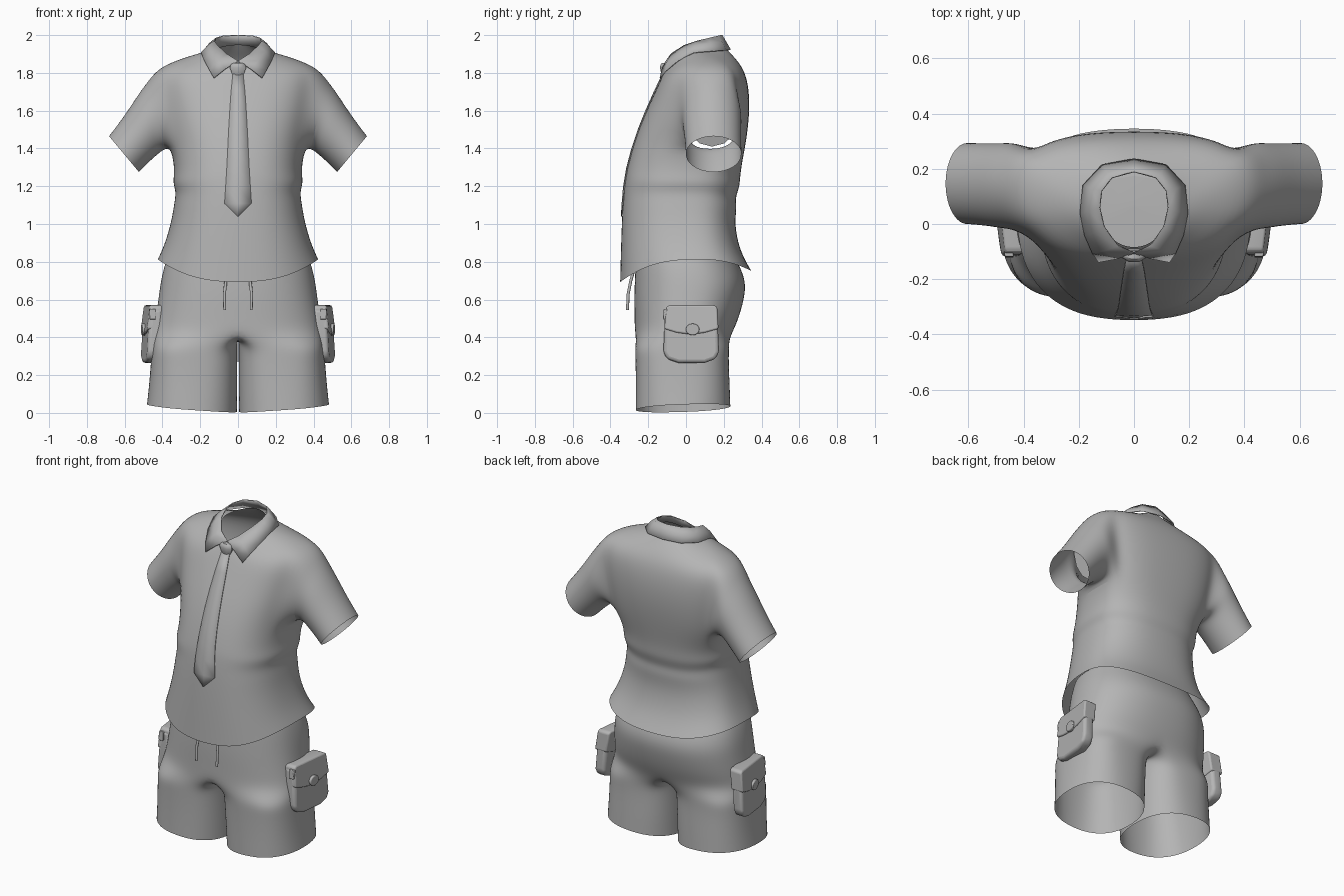
import bpy, bmesh, math
from mathutils import Vector

cube = bpy.data.objects.get("Cube")
if cube:
    bpy.data.objects.remove(cube)

cloth = bpy.data.materials.new("grey cloth")
cloth.use_nodes = True
GREY = (0.46, 0.46, 0.46, 1)
cloth.diffuse_color = GREY
cloth.node_tree.nodes["Principled BSDF"].inputs["Base Color"].default_value = GREY


def finish(name, bm, mirror=False, subsurf=0, thick=0, bevel=0, angle=60, wrap=None):
    """Turn a bmesh into a shaded object with its modifiers."""
    bmesh.ops.recalc_face_normals(bm, faces=bm.faces[:])
    mesh = bpy.data.meshes.new(name)
    bm.to_mesh(mesh)
    bm.free()
    mesh.materials.append(cloth)
    ob = bpy.data.objects.new(name, mesh)
    bpy.context.collection.objects.link(ob)
    if mirror:
        m = ob.modifiers.new("Mirror", 'MIRROR')
        m.use_clip = True
    if bevel:
        m = ob.modifiers.new("Bevel", 'BEVEL')
        m.width, m.segments = bevel, 3
    if subsurf:
        m = ob.modifiers.new("Subdivision", 'SUBSURF')
        m.levels = m.render_levels = subsurf
    if wrap:
        m = ob.modifiers.new("Shrinkwrap", 'SHRINKWRAP')
        m.target, m.offset = wrap, .004
    if thick:
        m = ob.modifiers.new("Solidify", 'SOLIDIFY')
        m.thickness, m.offset = thick, 0
    bpy.ops.object.select_all(action='DESELECT')
    ob.select_set(True)
    bpy.context.view_layer.objects.active = ob
    bpy.ops.object.shade_smooth_by_angle(angle=math.radians(angle))
    return ob


def skin(bm, rings, closed=True):
    """Join successive rows of vertices with quads."""
    for a, b in zip(rings, rings[1:]):
        n = len(a)
        for k in range(n if closed else n - 1):
            j = (k + 1) % n
            bm.faces.new((a[k], a[j], b[j], b[k]))


def power(v, e=0.8):
    return math.copysign(abs(v) ** e, v)


def rows_of(bm, points):
    return [[bm.verts.new(p) for p in row] for row in points]


# Shirt body rows: half width, side y, front y, back y, then front / side / back heights
SHIRT = [
    (.428, .05, -.352, .348, .69, .815, .75),
    (.388, .03, -.348, .285, .85, .90, .86),
    (.354, .02, -.343, .258, 1.0, 1.02, 1.0),
    (.340, .02, -.338, .272, 1.1, 1.11, 1.09),
    (.330, .03, -.333, .262, 1.17, 1.17, 1.14),
    (.349, .04, -.326, .288, 1.23, 1.22, 1.2),
    (.337, .06, -.318, .288, 1.28, 1.28, 1.27),
    (.355, .12, -.285, .315, 1.41, 1.40, 1.41),
    (.385, .13, -.238, .335, 1.54, 1.53, 1.55),
    (.41, .14, -.185, .338, 1.66, 1.67, 1.68),
    (.42, .14, -.138, .32, 1.76, 1.83, 1.79),
    (.30, .11, -.118, .28, 1.80, 1.878, 1.86),
    (.185, .08, -.10, .226, 1.835, 1.91, 1.915),
    (.13, .06, -.085, .195, 1.85, 1.925, 1.95),
]
N = 24


def shirt_ring(w, ym, yf, yb, zf, zs, zb):
    ring = []
    for k in range(N):
        t = 2 * math.pi * k / N
        s, c = math.sin(t), math.cos(t)
        yend, zend = (yf, zf) if c > 0 else (yb, zb)
        e = 1 if zs > 1.85 else .8          # rounder toward the neck
        deep = .62 if c < 0 and 1.35 < zs < 1.85 else e     # broad shoulder blades
        ring.append((w * power(s, e), ym + (yend - ym) * abs(power(c, deep)), zs + (zend - zs) * c * c))
    return ring


# Sleeve rows: top point, bottom point, front y, back y
SLEEVE = [
    ((.475, 1.765), (.385, 1.395), -.025, .30),
    ((.53, 1.69), (.43, 1.36), -.02, .297),
    ((.60, 1.58), (.475, 1.32), -.01, .297),
    ((.685, 1.468), (.522, 1.272), -.005, .298),
]
CUFF = 14                   # vertices round an armhole


def sleeve_ring(side, row, scale=1):
    top, low, yf, yb = row
    ring = []
    for i in range(CUFF):
        a = -math.pi / 2 + (i - 2) * 2 * math.pi / CUFF
        h = (1 + scale * math.sin(a)) / 2
        ring.append((side * (low[0] + (top[0] - low[0]) * h),
                     (yf + yb) / 2 + scale * (yb - yf) / 2 * math.cos(a),
                     low[1] + (top[1] - low[1]) * h))
    return ring


bm = bmesh.new()
rings = rows_of(bm, [shirt_ring(*r) for r in SHIRT])
LOW, HIGH = 7, 10           # rows that bound the armholes
for i in range(len(rings) - 1):
    for k in range(N):
        if LOW <= i < HIGH and k % 12 in (4, 5, 6, 7):
            continue
        j = (k + 1) % N
        bm.faces.new((rings[i][k], rings[i][j], rings[i + 1][j], rings[i + 1][k]))

# Sleeves grow out of the armholes
for side in (1, -1):
    col = lambda k: k if side > 0 else N - k
    loop = [rings[LOW][col(k)] for k in range(4, 9)]
    loop += [rings[i][col(8)] for i in range(LOW + 1, HIGH)]
    loop += [rings[HIGH][col(k)] for k in range(8, 3, -1)]
    loop += [rings[i][col(4)] for i in range(HIGH - 1, LOW, -1)]
    skin(bm, [loop] + rows_of(bm, [sleeve_ring(side, row) for row in SLEEVE]))
shirt = finish("shirt", bm, subsurf=2)

# Linings that close the sleeves inside
bm = bmesh.new()
bm.faces.new(rows_of(bm, [sleeve_ring(1, SLEEVE[0], .92)])[0])
finish("sleeve_linings", bm, mirror=True)

# Folded collar, from the front opening round to the back
COLLAR_TOP = [(0, -.105, 1.862), (.06, -.078, 1.90), (.108, -.01, 1.945), (.124, .06, 1.968),
              (.117, .12, 1.983), (.08, .168, 1.995), (0, .19, 2.0)]
COLLAR_LOW = [(.128, -.137, 1.772), (.15, -.105, 1.812), (.178, -.04, 1.865), (.194, .04, 1.907),
              (.184, .14, 1.915), (.115, .214, 1.92), (0, .235, 1.922)]
bm = bmesh.new()
mid = [(Vector(a) + Vector(b)) / 2 + Vector((0, -.004, .006)) for a, b in zip(COLLAR_TOP, COLLAR_LOW)]
skin(bm, rows_of(bm, [COLLAR_TOP, mid, COLLAR_LOW]), closed=False)
finish("collar", bm, mirror=True, thick=.006)


# Tie blade lying on the shirt front
def shirt_front(z):
    for a, b in zip(SHIRT, SHIRT[1:]):
        if a[4] <= z <= b[4]:
            return a[2] + (b[2] - a[2]) * (z - a[4]) / (b[4] - a[4])


bm = bmesh.new()
TIE = [(1.80, .028), (1.7, .038), (1.6, .045), (1.5, .051), (1.4, .056),
       (1.3, .062), (1.2, .068), (1.11, .074), (1.04, .002)]
blade = [[(x * w, shirt_front(z) - .02, z) for x in (-1, 0, 1)] for z, w in TIE]
skin(bm, rows_of(bm, blade), closed=False)
finish("tie_blade", bm, thick=.006, angle=20, wrap=shirt)

# Tie knot
bm = bmesh.new()
knot = [[(w * math.cos(math.pi * k / 4 + .39), -.112 + .6 * w * math.sin(math.pi * k / 4 + .39), z)
         for k in range(8)] for z, w in ((1.787, .03), (1.80, .036), (1.828, .047), (1.845, .04), (1.852, .028))]
rings = rows_of(bm, knot)
skin(bm, rings)
bm.faces.new(rings[0])
bm.faces.new(rings[-1])
finish("tie_knot", bm, angle=40)

# Shorts: one leg as full rings, opening into half of the hips, then mirrored
LEG = [(.025, .004, .484, -.268, .237), (.15, .002, .472, -.267, .233),
       (.28, .002, .462, -.269, .227), (.35, .002, .456, -.272, .23)]
HIPS = [(.42, .450, -.273, .245), (.50, .438, -.273, .28), (.60, .423, -.275, .308),
        (.69, .412, -.273, .32), (.78, .392, -.268, .285), (.86, .36, -.26, .24), (.90, .35, -.25, .23)]
bm = bmesh.new()
points = []
for i, (z, x0, x1, yf, yb) in enumerate(LEG):
    ring = []
    e = .85 - .05 * i       # squarer toward the crotch
    for k in range(N):
        t = 2 * math.pi * k / N
        c, s = math.cos(t), math.sin(t)
        tilt = .02 * c + .01 * s if i == 0 else 0
        ring.append(((x0 + x1) / 2 + (x1 - x0) / 2 * power(c, e),
                     (yf + yb) / 2 + (yb - yf) / 2 * power(s, e), z + tilt))
    points.append(ring)
for i, (z, w, yf, yb) in enumerate(HIPS):
    ring = []
    for k in range(N):
        d = k if k <= N / 2 else k - N
        if abs(d) <= 8:
            t = math.pi / 2 * d / 8
            x, u = w * power(math.cos(t), .85) if abs(d) < 8 else 0, power(math.sin(t), .85)
        else:
            x, u = 0, math.copysign((12 - abs(d)) / 4, d)
        drop = .025 if i == 0 and abs(d) > 8 else 0
        ring.append((x, (yf + yb) / 2 + (yb - yf) / 2 * u, z - drop))
    points.append(ring)
rings = rows_of(bm, points)
skin(bm, rings)
bm.faces.new(rings[-1])     # closed waist under the shirt
inner = [f for f in bm.faces if all(v.co.x < 1e-5 for v in f.verts)]
bmesh.ops.delete(bm, geom=inner, context='FACES')
bmesh.ops.delete(bm, geom=[v for v in bm.verts if not v.link_faces], context='VERTS')
finish("shorts", bm, mirror=True, subsurf=2)


# Cargo pockets, mirrored to both legs
def slab(name, outline, x0, x1, lean=0, bevel=.018):
    """Extrude a (y, z) outline sideways from x0 to x1, turned to follow the leg."""
    bm = bmesh.new()
    rings = rows_of(bm, [[(x + lean * (.42 - z) + .12 * (y - .04), y, z) for y, z in outline]
                         for x in (x0, x1)])
    skin(bm, rings)
    bm.faces.new(rings[0])
    bm.faces.new(rings[1])
    return finish(name, bm, mirror=True, bevel=bevel, angle=50)


slab("pocket_bag", [(-.11, .55), (-.12, .32), (-.10, .285), (-.04, .265), (.10, .265),
                    (.155, .285), (.175, .32), (.165, .55)], .425, .493, lean=.06)
slab("pocket_flap", [(-.115, .445), (-.105, .56), (-.09, .57), (.15, .57), (.165, .56),
                     (.172, .445), (.10, .425), (.03, .415), (-.05, .425)], .42, .502, lean=.12)
slab("pocket_button", [(.035 + .036 * math.cos(math.pi * k / 8), .442 + .031 * math.sin(math.pi * k / 8))
                       for k in range(16)], .488, .511, bevel=.005)
slab("pocket_tab", [(-.122, .495), (-.118, .55), (-.10, .55), (-.10, .495)], .455, .487, bevel=.004)

# Drawstrings hanging below the shirt hem
for side, name in ((1, "left_drawstring"), (-1, "right_drawstring")):
    curve = bpy.data.curves.new(name, 'CURVE')
    curve.dimensions = '3D'
    curve.bevel_depth, curve.bevel_resolution, curve.use_fill_caps = .008, 2, True
    line = curve.splines.new('POLY')
    path = [(.06, -.275, .76), (.064, -.292, .70), (.072, -.306, .63), (.07, -.31, .545)]
    line.points.add(len(path) - 1)
    for p, (x, y, z) in zip(line.points, path):
        p.co = (side * x, y, z, 1)
    curve.materials.append(cloth)
    bpy.context.collection.objects.link(bpy.data.objects.new(name, curve))
